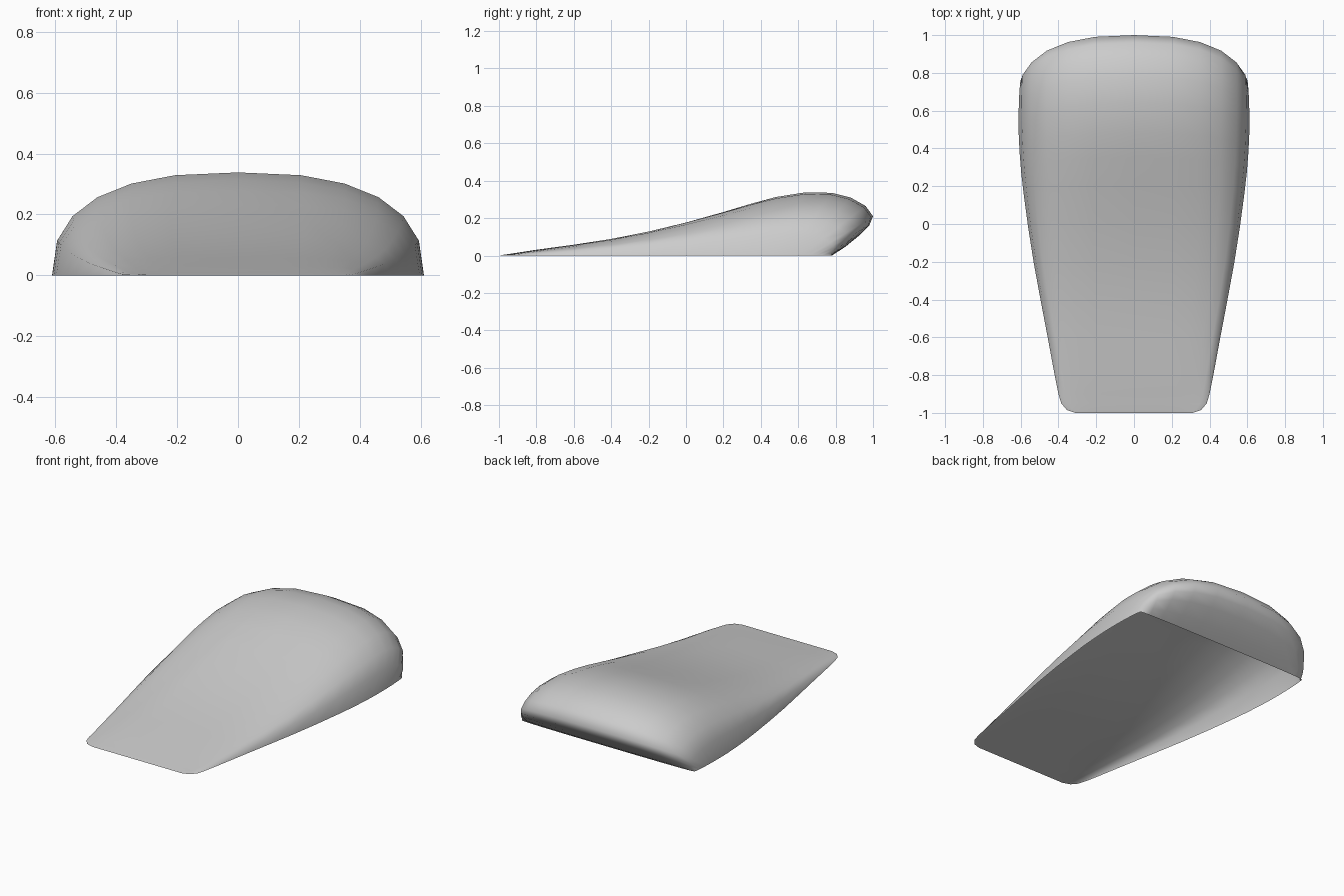
import bpy
import bmesh
from math import cos, sin, pi

cube = bpy.data.objects.get("Cube")
if cube:
    bpy.data.objects.remove(cube, do_unlink=True)

SEGMENTS = 12

# Stations from front lip to rear base: centre y, centre z, side y, half width
STATIONS = [
    (-1.0, 0.0, -1.0, 0.31), (-0.985, 0.003, -0.985, 0.355),
    (-0.95, 0.008, -0.95, 0.385), (-0.9, 0.016, -0.9, 0.4),
    (-0.8, 0.032, -0.8, 0.42), (-0.6, 0.06, -0.6, 0.457),
    (-0.4, 0.092, -0.4, 0.495), (-0.2, 0.133, -0.21, 0.53),
    (0.0, 0.182, -0.02, 0.56), (0.2, 0.237, 0.15, 0.583),
    (0.35, 0.28, 0.27, 0.597), (0.48, 0.313, 0.37, 0.605),
    (0.64, 0.338, 0.46, 0.61), (0.78, 0.335, 0.53, 0.611),
    (0.88, 0.31, 0.58, 0.611), (0.96, 0.265, 0.62, 0.61),
    (1.0, 0.21, 0.66, 0.609), (0.98, 0.16, 0.69, 0.607),
    (0.93, 0.11, 0.72, 0.605), (0.85, 0.045, 0.75, 0.602),
    (0.78, 0.0, 0.77, 0.598),
]


def arch(station):
    """Arched cross-section: boxy and slightly dished in front, rounder behind."""
    yc, zc, ye, w = station
    front = min(1, max(0, (0.5 - yc) / 0.8))
    power = 2 / (2.5 + 0.6 * front)
    points = []
    for i in range(SEGMENTS + 1):
        a = pi * i / SEGMENTS
        c = cos(a)
        x = abs(c) ** power * (1 if c > 0 else -1)
        rise = max(0, sin(a)) ** power
        dish = 0.05 * front * max(0, 1 - (x / 0.5) ** 2)
        points.append((w * x, ye + (yc - ye) * rise, zc * rise * (1 - dish)))
    return points


# Open-bottomed wedge shell lofted through the stations
bm = bmesh.new()
rows = [[bm.verts.new(p) for p in arch(s)] for s in STATIONS]
for r0, r1 in zip(rows, rows[1:]):
    for i in range(SEGMENTS):
        face = bm.faces.new((r0[i], r1[i], r1[i + 1], r0[i + 1]))
        face.smooth = True
bmesh.ops.remove_doubles(bm, verts=bm.verts, dist=0.0005)
bm.normal_update()
if sum(f.normal.z * f.calc_area() for f in bm.faces) < 0:
    bmesh.ops.reverse_faces(bm, faces=bm.faces)

mesh = bpy.data.meshes.new("wedge_shell")
bm.to_mesh(mesh)
bm.free()
shell = bpy.data.objects.new("wedge_shell", mesh)
bpy.context.collection.objects.link(shell)

# Plain light grey
grey = bpy.data.materials.new("light_grey")
grey.use_nodes = True
color = (0.6, 0.6, 0.6, 1)
grey.diffuse_color = color
grey.node_tree.nodes["Principled BSDF"].inputs["Base Color"].default_value = color
mesh.materials.append(grey)
